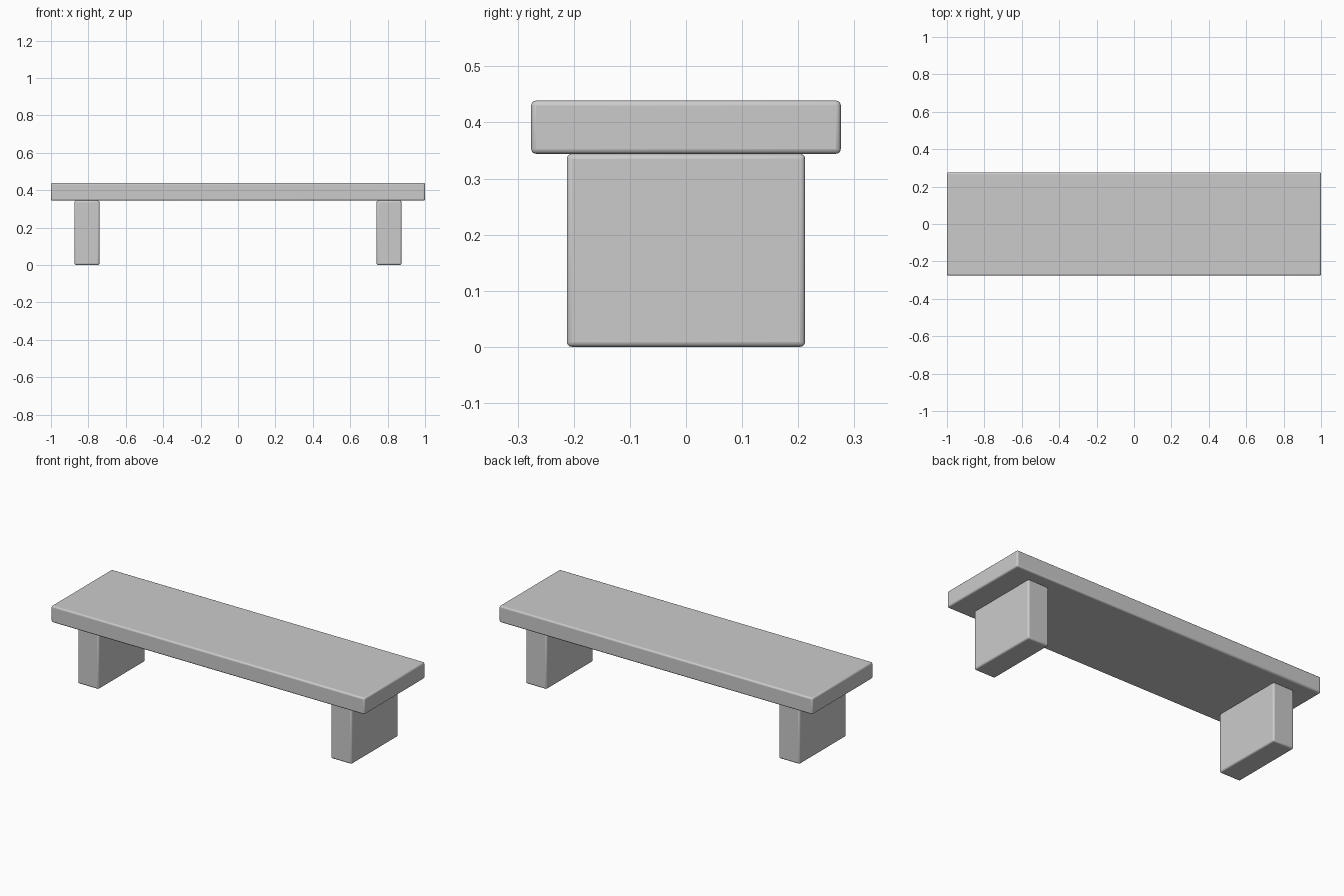
import bpy

if "Cube" in bpy.data.objects:
    bpy.data.objects.remove(bpy.data.objects["Cube"])


def rounded_box(name, size, centre):
    bpy.ops.mesh.primitive_cube_add(size=1, location=centre)
    ob = bpy.context.object
    ob.name = name
    ob.scale = size
    bpy.ops.object.transform_apply(location=False, rotation=False, scale=True)
    bevel = ob.modifiers.new("soft_edges", 'BEVEL')
    bevel.width = 0.009
    bevel.segments = 3
    bpy.ops.object.shade_smooth_by_angle()
    return ob


LEG_H, TOP_Z = 0.344, 0.439

# Seat slab
rounded_box("seat", (2.0, 0.552, TOP_Z - LEG_H), (0, 0, (TOP_Z + LEG_H) / 2))

# Two block legs
for side, name in ((-1, "left_leg"), (1, "right_leg")):
    rounded_box(name, (0.133, 0.425, LEG_H), (side * 0.8075, 0, LEG_H / 2))
